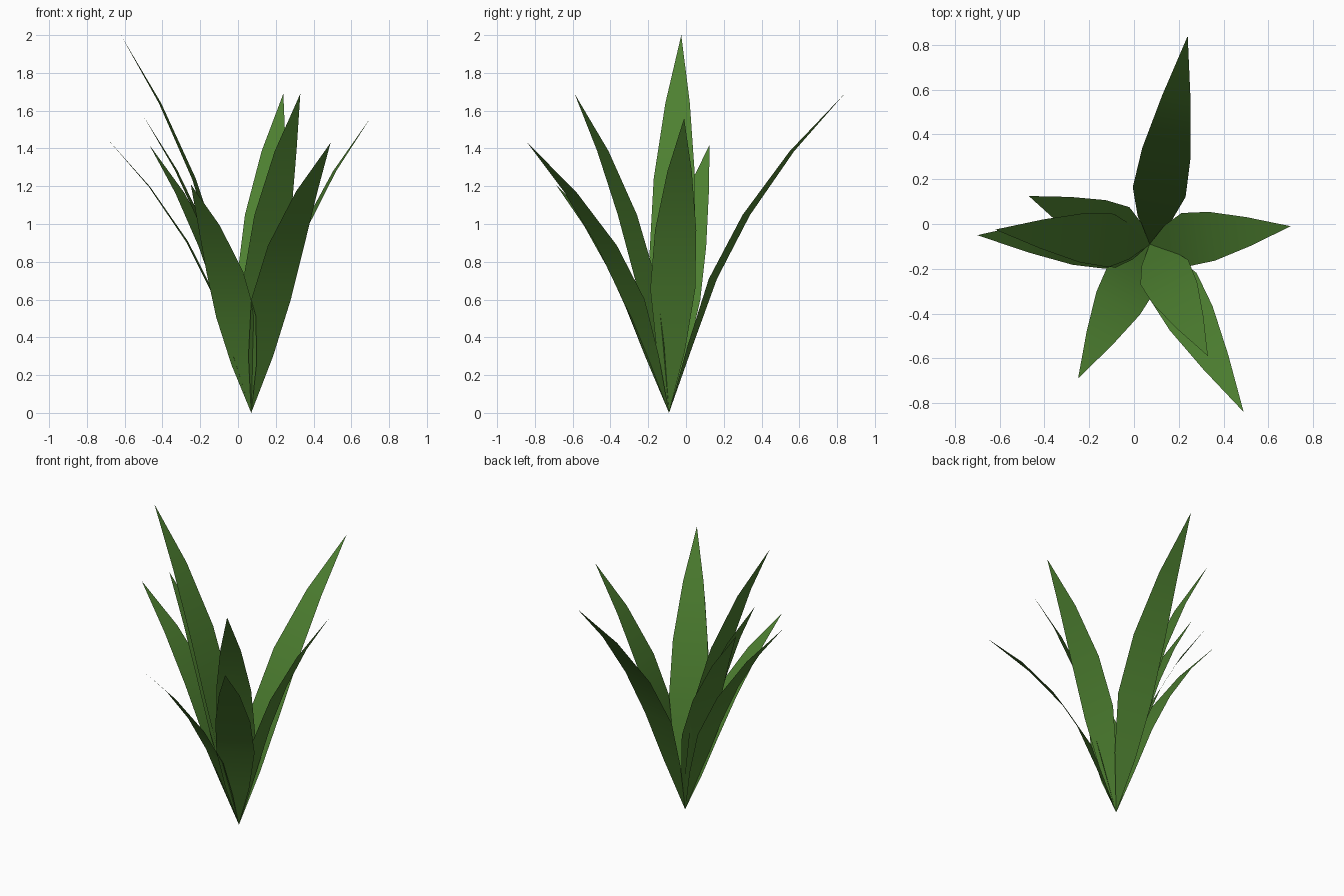
import bpy
import bmesh
from mathutils import Vector

cube = bpy.data.objects.get("Cube")
if cube:
    bpy.data.objects.remove(cube, do_unlink=True)

# Single leaf colour
leaf_green = bpy.data.materials.new("leaf_green")
leaf_green.use_nodes = True
colour = (0.075, 0.215, 0.03, 1)
leaf_green.diffuse_color = colour
bsdf = leaf_green.node_tree.nodes["Principled BSDF"]
bsdf.inputs["Base Color"].default_value = colour
bsdf.inputs["Roughness"].default_value = 0.9

ROOT = Vector((0.07, -0.09, 0.0))

# Sections between root and tip: outward fraction, height fraction, width
SECTIONS = [(0.12, 0.21, 0.15), (0.25, 0.42, 0.24),
            (0.44, 0.62, 0.22), (0.70, 0.82, 0.13)]


def leaf(name, tip):
    """Arching ribbon from the shared root to a pointed tip."""
    span = Vector(tip) - ROOT
    out = Vector((span.x, span.y, 0))
    side = Vector((-span.y, span.x, 0)).normalized()
    bm = bmesh.new()
    root = bm.verts.new(ROOT)
    end = bm.verts.new(tip)
    pairs = []
    for reach, height, width in SECTIONS:
        mid = ROOT + out * reach + Vector((0, 0, span.z * height))
        pairs.append([bm.verts.new(mid + side * s * width / 2) for s in (1, -1)])
    bm.faces.new((root, pairs[0][1], pairs[0][0]))
    for (a, b), (c, d) in zip(pairs, pairs[1:]):
        bm.faces.new((a, b, d, c))
    bm.faces.new((pairs[-1][0], pairs[-1][1], end))
    for face in bm.faces:
        face.smooth = True
    mesh = bpy.data.meshes.new(name)
    bm.to_mesh(mesh)
    bm.free()
    mesh.materials.append(leaf_green)
    obj = bpy.data.objects.new(name, mesh)
    bpy.context.collection.objects.link(obj)


# Leaf tips around the clump
TIPS = {
    "left_leaf": (0.70, -0.01, 1.56),
    "back_leaf": (0.24, 0.84, 1.69),
    "right_back_leaf": (-0.47, 0.125, 1.42),
    "right_tall_leaf": (-0.62, -0.025, 2.0),
    "right_middle_leaf": (-0.50, -0.035, 1.57),
    "right_low_leaf": (-0.70, -0.05, 1.46),
    "front_right_leaf": (-0.25, -0.69, 1.21),
    "front_left_low_leaf": (0.49, -0.84, 1.43),
    "front_left_tall_leaf": (0.33, -0.59, 1.69),
}
for leaf_name, leaf_tip in TIPS.items():
    leaf(leaf_name, leaf_tip)
